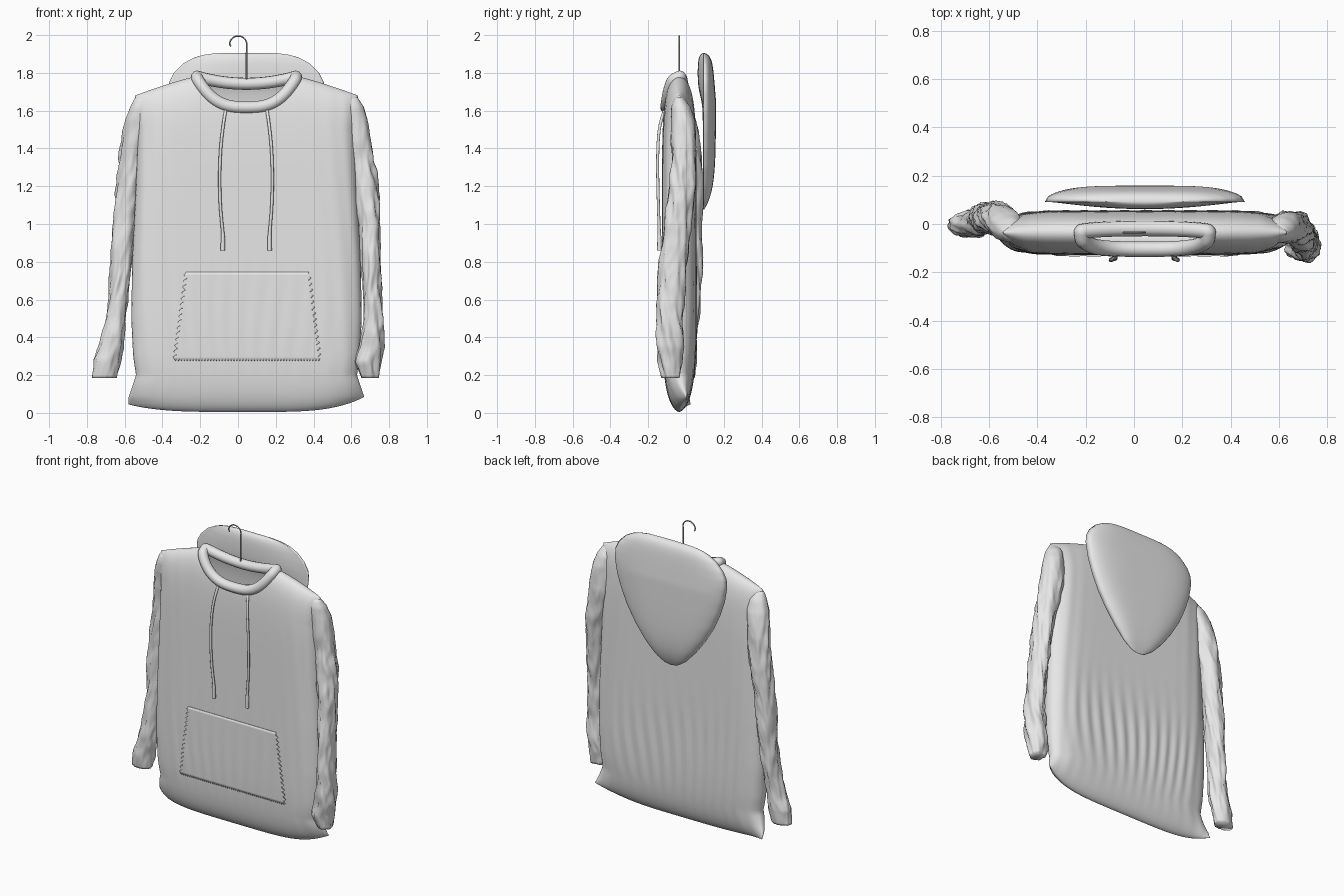
import bpy, bmesh, math
from mathutils import Vector, noise

if "Cube" in bpy.data.objects:
    bpy.data.objects.remove(bpy.data.objects["Cube"])

CX, YC, NECK = 0.045, -0.036, 0.455   # torso centre, side seam depth, half neck width (in u)


def material(name, c):
    m = bpy.data.materials.new(name)
    m.diffuse_color = (c, c, c, 1)
    m.use_nodes = True
    m.node_tree.nodes["Principled BSDF"].inputs["Base Color"].default_value = m.diffuse_color
    return m


CLOTH = material("light grey cloth", 0.8)
WIRE = material("grey wire", 0.45)


def table(rows, t):
    """Interpolate rows of (key, values...) sorted by rising key."""
    if t <= rows[0][0]:
        return rows[0][1:]
    for a, b in zip(rows, rows[1:]):
        if t <= b[0]:
            f = (t - a[0]) / (b[0] - a[0])
            return [p + (q - p) * f for p, q in zip(a[1:], b[1:])]
    return rows[-1][1:]


def finish(name, bm, mat, merge=0.0004):
    bmesh.ops.remove_doubles(bm, verts=bm.verts, dist=merge)
    bmesh.ops.recalc_face_normals(bm, faces=bm.faces)
    me = bpy.data.meshes.new(name)
    bm.to_mesh(me)
    bm.free()
    me.materials.append(mat)
    for p in me.polygons:
        p.use_smooth = True
    ob = bpy.data.objects.new(name, me)
    bpy.context.collection.objects.link(ob)
    return ob


def sheet(bm, fn, nu, nv):
    """Grid of quads from fn(u, v), both 0..1."""
    g = [[bm.verts.new(fn(i / nu, j / nv)) for i in range(nu + 1)] for j in range(nv + 1)]
    for j in range(nv):
        for i in range(nu):
            bm.faces.new((g[j][i], g[j][i + 1], g[j + 1][i + 1], g[j + 1][i]))
    return g


def tube(name, pts, r, mat, cyclic=False, radii=None):
    cu = bpy.data.curves.new(name, 'CURVE')
    cu.dimensions = '3D'
    cu.bevel_depth, cu.bevel_resolution, cu.use_fill_caps = r, 4, True
    cu.resolution_u = 6
    s = cu.splines.new('NURBS')
    s.points.add(len(pts) - 1)
    for i, p in enumerate(pts):
        s.points[i].co = (*p, 1)
        s.points[i].radius = radii[i] if radii else 1
    s.use_cyclic_u, s.use_endpoint_u, s.order_u = cyclic, not cyclic, 3
    cu.materials.append(mat)
    ob = bpy.data.objects.new(name, cu)
    bpy.context.collection.objects.link(ob)
    bpy.ops.object.select_all(action='DESELECT')
    ob.select_set(True)
    bpy.context.view_layer.objects.active = ob
    bpy.ops.object.convert(target='MESH')
    bpy.context.object.name = name


# ---- torso: two puffed panels sewn at sides, shoulders and hem
WIDTH = [(0, .625), (.08, .625), (.2, .585), (.3, .6), (.5, .61), (.8, .605), (1.2, .585), (1.5, .575),
         (1.66, .59), (1.8, .59)]


def half_width(z):
    return table(WIDTH, z)[0]


def hem(u):
    return 0.005 + (.08 if u > 0 else .04) * abs(u) ** 4


def shoulder(u):
    return 1.78 - 0.10 * max(0, (abs(u) - NECK) / (1 - NECK)) ** 1.2


def neckline(u, side):
    t = min(1, abs(u) / NECK)
    return 1.615 + 0.165 * t ** 3 if side < 0 else 1.74 + 0.04 * t ** 2


def depth(u, z, side):
    d, e = max(0, shoulder(u) - z), max(0, z - hem(u))
    h = (1 - math.exp(-d / .12)) ** .5 * (1 - math.exp(-e / .13)) ** .6
    h *= math.sqrt(max(0, 1 - abs(u) ** 9))
    folds = math.exp(-((z - .48) / .25) ** 2) * math.sin(u * 46 + 2 * math.sin(z * 4 + u * 3))
    folds *= 1 - abs(u) ** 3
    edge = abs(u) ** 6 * math.sin(u * 40 + z * 4)
    amp = .0045 if side > 0 else .0012
    y = YC + .07 * abs(u) ** 8 * math.exp(-(z / .12) ** 2)
    return y + h * side * .092 + min(1, h) * (amp * folds + .004 * edge)


def torso_point(side):
    def fn(a, v):
        u = 2 * a - 1
        u = .35 * u + .65 * math.sin(u * math.pi / 2)  # finer columns at the sides
        v = .5 - .5 * math.cos(math.pi * v)            # finer rows at hem and shoulder
        top = neckline(u, side) if abs(u) < NECK else shoulder(u)
        z = hem(u) + (top - hem(u)) * v
        return (CX + u * half_width(z), depth(u, z, side), z)
    return fn


bm = bmesh.new()
for side in (-1, 1):
    sheet(bm, torso_point(side), 120, 80)
finish("torso", bm, CLOTH)

# ---- rolled collar around the neckline
ring = []
for k in range(40):
    a = math.tau * k / 40
    side = -1 if math.sin(a) < 0 else 1
    u = NECK * math.cos(a) * .98
    z = neckline(u, side)
    y = YC + (depth(u, z, side) - YC) * (.86 if side < 0 else .35)
    ring.append((CX + u * half_width(z), y, z + .002))
tube("collar", ring, 0.032, CLOTH, cyclic=True)

# ---- sleeves: rows of (z, inner x, outer x, centre y, half depth)
SLEEVES = {
    "left_sleeve": [(.185, -.64, -.775, 0, .04), (.28, -.62, -.768, 0, .055), (.35, -.61, -.735, 0, .06),
                    (.5, -.595, -.70, .01, .06), (.7, -.575, -.68, .02, .065), (1, -.54, -.66, .025, .065),
                    (1.2, -.505, -.645, .025, .065), (1.4, -.475, -.62, .015, .065), (1.55, -.455, -.597, -.01, .062),
                    (1.62, -.46, -.57, -.025, .05), (1.66, -.47, -.55, -.036, .03), (1.675, -.49, -.54, -.036, .01)],
    "right_sleeve": [(.185, .655, .745, -.08, .045), (.27, .615, .757, -.085, .065), (.35, .645, .768, -.085, .07),
                     (.5, .665, .768, -.085, .07), (.7, .66, .76, -.075, .07), (1, .645, .752, -.045, .07),
                     (1.2, .61, .74, -.02, .07), (1.4, .575, .71, -.01, .068), (1.55, .55, .688, -.018, .062),
                     (1.62, .55, .665, -.028, .05), (1.66, .56, .64, -.036, .03), (1.675, .58, .63, -.036, .01)]}
for name, rows in SLEEVES.items():
    def fn(a, v):
        z = .185 + 1.49 * v
        xi, xo, yc, hd = table(rows, z)
        c, s = math.cos(math.tau * a), math.sin(math.tau * a)
        n = noise.noise(Vector((c * 1.3 + 5 * xo, s * 1.3, z * 7 + 2 * s)))
        n += .6 * noise.noise(Vector((c * 3, s * 3 + 9, z * 13 - 3 * c)))
        k = 1 + .22 * n * min(1, (1.675 - z) * 3)
        return ((xi + xo) / 2 + abs(xo - xi) / 2 * c * k, yc + hd * s * k, z)
    bm = bmesh.new()
    g = sheet(bm, fn, 40, 110)
    for row in (g[0], g[-1]):
        bm.faces.new(row[:-1])
    finish(name, bm, CLOTH)

# ---- hood: closed shield-shaped cushion hanging behind
HOOD = [(1.07, 0), (1.08, .05), (1.12, .11), (1.2, .185), (1.3, .26), (1.4, .32), (1.5, .365), (1.6, .398),
        (1.7, .415), (1.75, .41), (1.8, .385), (1.85, .335), (1.88, .28), (1.895, .23), (1.905, .16)]


def hood_point(side):
    def fn(a, v):
        u = 2 * a - 1
        z = 1.07 + .835 * (.5 - .5 * math.cos(math.pi * v))
        low = 1 - math.exp(-(z - 1.07) / .1)
        r = math.sqrt(max(0, 1 - abs(u) ** 4)) * low
        r *= math.sqrt(max(0, 1 - math.exp(-(1.905 - z) / .03)))
        if side > 0:
            y = .092 + .067 * r * (1 - .3 * max(0, (z - 1.65) / .25))
        else:
            y = .092 - r * (1 - u * u) * (.028 / (1 + math.exp(-(z - 1.68) / .03)) + .003)
        return (CX + u * table(HOOD, z)[0], y, z)
    return fn


bm = bmesh.new()
for side in (-1, 1):
    sheet(bm, hood_point(side), 60, 60)
finish("hood", bm, CLOTH)

# ---- front pocket with zigzag sides and bottom
NU, NV = 100, 30


def pocket_point(a, v):
    i, j = round(a * NU), round(v * NV)
    x = -.338 + .063 * v + a * (.773 - .123 * v)
    z = .28 + .465 * v
    if i in (0, NU) and 0 < j < NV:
        x += .009 * (-1) ** j
    if j == 0:
        z += .006 * (-1) ** i
    return (x, depth((x - CX) / half_width(z), z, -1) - .002, z)


bm = bmesh.new()
sheet(bm, pocket_point, NU, NV)
pocket = finish("pocket", bm, CLOTH, 0.00001)
mod = pocket.modifiers.new("thickness", 'SOLIDIFY')
mod.thickness, mod.offset = .008, 0
bpy.context.view_layer.objects.active = pocket
pocket.select_set(True)
bpy.ops.object.shade_smooth_by_angle(angle=math.radians(40))

# ---- drawstrings with thicker tips
for name, x0, x1, x2 in (("left_drawstring", -.062, -.097, -.08), ("right_drawstring", .15, .182, .167)):
    pts = [(x0, -.105, 1.62), (x0 + (x1 - x0) * .4, -.14, 1.55), (x1, -.152, 1.36), (x1, -.147, 1.12),
           (x2, -.141, .95), (x2, -.141, .93), (x2, -.141, .86)]
    tube(name, pts, .008, CLOTH, radii=[1, 1, 1, 1, 1, 1.4, 1.5])

# ---- wire hanger hook
hook = [(.045, -.035, 1.755), (.045, -.035, 1.85), (.045, -.035, 1.94)]
hook += [(.001 + .046 * math.cos(a * math.pi / 8), -.035, 1.952 + .044 * math.sin(a * math.pi / 8))
         for a in range(9)]
hook.append((-.038, -.035, 1.94))
tube("hanger_hook", hook, .004, WIRE)
